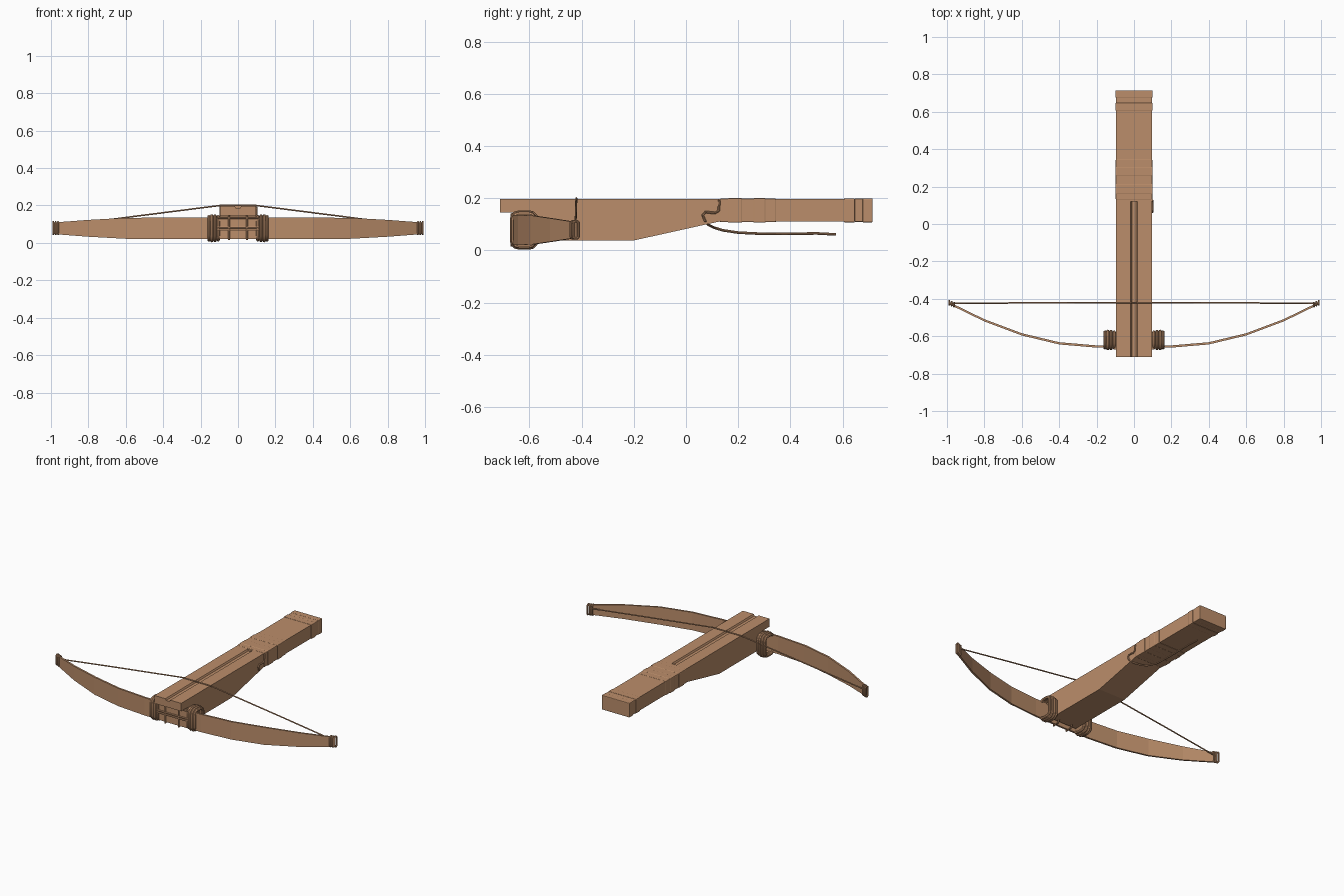
import bpy, bmesh, math
from mathutils import Vector

if "Cube" in bpy.data.objects:
    bpy.data.objects.remove(bpy.data.objects["Cube"])

wood = bpy.data.materials.new("tan wood")
wood.diffuse_color = (0.50, 0.27, 0.145, 1)
wood.use_nodes = True
wood.node_tree.nodes["Principled BSDF"].inputs["Base Color"].default_value = wood.diffuse_color


def finish(name, bm):
    bmesh.ops.recalc_face_normals(bm, faces=bm.faces)
    me = bpy.data.meshes.new(name)
    bm.to_mesh(me)
    bm.free()
    me.materials.append(wood)
    ob = bpy.data.objects.new(name, me)
    bpy.context.collection.objects.link(ob)
    return ob


def extrude(name, pts, move):
    """Closed polygon pushed along a vector."""
    bm = bmesh.new()
    face = bm.faces.new([bm.verts.new(p) for p in pts])
    new = bmesh.ops.extrude_face_region(bm, geom=[face])["geom"]
    bmesh.ops.translate(bm, vec=move, verts=[v for v in new if isinstance(v, bmesh.types.BMVert)])
    return finish(name, bm)


def tube(name, pts, r, closed=False):
    """Round cord following a path."""
    cu = bpy.data.curves.new(name, "CURVE")
    cu.dimensions = "3D"
    cu.bevel_depth = r
    cu.bevel_resolution = 2
    cu.use_fill_caps = True
    sp = cu.splines.new("POLY")
    sp.points.add(len(pts) - 1)
    for p, c in zip(sp.points, pts):
        p.co = (*c, 1)
    sp.use_cyclic_u = closed
    cu.materials.append(wood)
    ob = bpy.data.objects.new(name, cu)
    bpy.context.collection.objects.link(ob)
    bpy.ops.object.select_all(action="DESELECT")
    ob.select_set(True)
    bpy.context.view_layer.objects.active = ob
    bpy.ops.object.convert(target="MESH")
    bpy.ops.object.shade_smooth_by_angle(angle=math.radians(40))
    return ob


def rounded_loop(cy, cz, hy, hz, r):
    """Rounded rectangle in the y-z plane."""
    out = []
    for k, (sy, sz) in enumerate([(1, 1), (-1, 1), (-1, -1), (1, -1)]):
        for i in range(4):
            a = math.pi / 2 * (k + i / 3)
            out.append((cy + sy * (hy - r) + r * math.cos(a), cz + sz * (hz - r) + r * math.sin(a)))
    return out


# Stock with an overhanging nose and a narrow grip
side = [(-0.712, 0.146), (-0.712, 0.197), (0.71, 0.197), (0.71, 0.111),
        (0.13, 0.111), (-0.2, 0.038), (-0.64, 0.038), (-0.64, 0.146)]
stock = extrude("stock", [(-0.095, y, z) for y, z in side], (0.19, 0, 0))

# Bolt groove along the top of the stock
cutter = extrude("groove_cutter", [(-0.025, -0.75, 0.21), (0.025, -0.75, 0.21), (0.012, -0.75, 0.187),
                                   (-0.012, -0.75, 0.187)], (0, 0.87, 0))
cutter.hide_render = True
cutter.hide_viewport = True
cut = stock.modifiers.new("groove", "BOOLEAN")
cut.operation = "DIFFERENCE"
cut.solver = "EXACT"
cut.object = cutter

# Bow: thin blade, x / y / half height
half = [(0, -0.658, 0.057), (0.2, -0.655, 0.057), (0.4, -0.638, 0.057), (0.6, -0.59, 0.056),
        (0.8, -0.515, 0.045), (0.985, -0.425, 0.031)]
stations = [(-x, y, h) for x, y, h in half[:0:-1]] + half
bm = bmesh.new()
rows = []
for x, y, h in stations:
    rows.append([bm.verts.new((x, y + dy, 0.078 + s * h))
                 for dy, s in ((-0.006, -1), (-0.006, 1), (0.006, 1), (0.006, -1))])
for a, b in zip(rows, rows[1:]):
    for i in range(4):
        bm.faces.new((a[i], a[(i + 1) % 4], b[(i + 1) % 4], b[i]))
bm.faces.new(rows[0])
bm.faces.new(rows[-1])
finish("bow", bm)

for s, tag in ((-1, "left"), (1, "right")):
    # Cord binding beside the nose
    for i, x in enumerate((0.106, 0.123, 0.14, 0.155)):
        g = 0.004 if i in (1, 2) else 0
        loop = rounded_loop(-0.62, 0.078, 0.042 + g, 0.062 + g, 0.025)
        tube(f"{tag}_binding_{i}", [(s * x, y, z) for y, z in loop], 0.009, True)
    # Cord rings on the bow tip
    for i, x in enumerate((0.962, 0.975, 0.988)):
        loop = rounded_loop(-0.426 - (0.975 - x) * 0.4, 0.079, 0.01, 0.033, 0.009)
        tube(f"{tag}_tip_ring_{i}", [(s * x, y, z) for y, z in loop], 0.005, True)
    # Upright lashing in front of the bow
    tube(f"{tag}_upright_lashing", [(s * 0.048, -0.64, 0.143), (s * 0.048, -0.669, 0.138),
                                    (s * 0.048, -0.669, 0.018), (s * 0.048, -0.63, 0.02),
                                    (s * 0.048, -0.62, 0.042)], 0.005)

# Level lashings joining the two bindings
for i, z in enumerate((0.07, 0.083, 0.133)):
    tube(f"level_lashing_{i}", [(-0.11, -0.667, z), (0.11, -0.667, z)], 0.005)

# Bowstring, bent over the stock
tube("bowstring", [(-0.985, -0.424, 0.085), (-0.6, -0.422, 0.136), (-0.097, -0.42, 0.2),
                   (0.097, -0.42, 0.2), (0.6, -0.422, 0.136), (0.985, -0.424, 0.085)], 0.004)

# Leather wraps around the grip and the butt
wraps = [(0.13, 0.165, 0.003), (0.16, 0.215, 0.005), (0.21, 0.262, 0.003), (0.258, 0.305, 0.005),
         (0.30, 0.345, 0.003), (0.605, 0.647, 0.004), (0.645, 0.68, 0.002), (0.676, 0.715, 0.004)]
for i, (y0, y1, t) in enumerate(wraps):
    x, lo, hi = 0.095 + t, 0.111 - t, 0.197 + t * 0.6
    wrap = extrude(f"grip_wrap_{i}", [(-x, y0, lo), (x, y0, lo), (x, y0, hi), (-x, y0, hi)], (0, y1 - y0, 0))
    bev = wrap.modifiers.new("soft edges", "BEVEL")
    bev.width = 0.004
    bev.segments = 2

# Trigger lever: side hook, then a long bar below the stock
tube("trigger_hook", [(0.098, 0.128, 0.192), (0.1, 0.125, 0.152), (0.1, 0.11, 0.143), (0.1, 0.075, 0.147),
                      (0.1, 0.064, 0.135), (0.098, 0.072, 0.115), (0.07, 0.085, 0.098),
                      (0.03, 0.11, 0.086)], 0.005)
tube("trigger_bar", [(0.03, 0.105, 0.088), (0.015, 0.14, 0.077), (0.0, 0.2, 0.068), (0, 0.28, 0.064),
                     (0, 0.38, 0.063), (0, 0.5, 0.065), (0, 0.575, 0.061)], 0.005)
